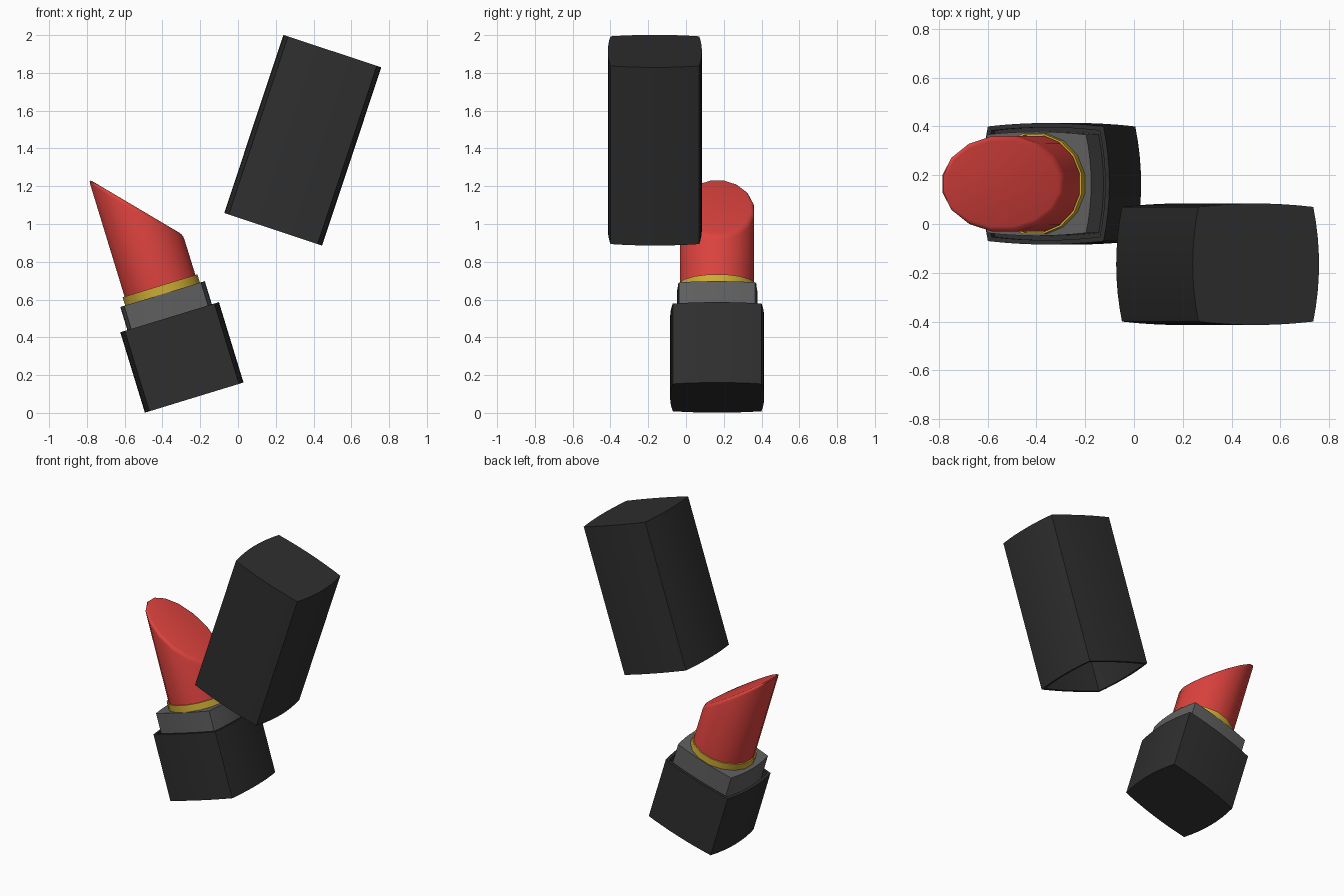
import bpy, bmesh, math
from mathutils import Matrix, Vector

if "Cube" in bpy.data.objects:
    bpy.data.objects.remove(bpy.data.objects["Cube"])


def material(name, rgb):
    m = bpy.data.materials.new(name)
    m.diffuse_color = (*rgb, 1)
    m.use_nodes = True
    m.node_tree.nodes["Principled BSDF"].inputs["Base Color"].default_value = m.diffuse_color
    return m


BLACK = material("black_plastic", (0.028, 0.028, 0.028))
GREY = material("grey_plastic", (0.115, 0.115, 0.115))
GOLD = material("gold", (0.62, 0.42, 0.035))
RED = material("red_wax", (0.72, 0.055, 0.048))


def bulged_section(scale=1.0, inset=0.0, n=8):
    """Rectangle whose four sides bow outward."""
    cx, cy, bx, by = 0.248, 0.235, 0.025, 0.014
    pts = []
    for i in range(n):
        t = -1 + 2 * i / n
        pts.append((cx + bx * (1 - t * t), cy * t))
    for i in range(n):
        t = -1 + 2 * i / n
        pts.append((-cx * t, cy + by * (1 - t * t)))
    pts += [(-x, -y) for x, y in pts]
    fx, fy = scale - inset / (cx + bx), scale - inset / (cy + by)
    return [(x * fx, y * fy) for x, y in pts]


def circle(r, n=16):
    return [(r * math.cos((i + 0.5) * 2 * math.pi / n),
             r * math.sin((i + 0.5) * 2 * math.pi / n)) for i in range(n)]


def loft(rings):
    """Skin a stack of (section, z) rings and close both ends."""
    bm = bmesh.new()
    loops = [[bm.verts.new((x, y, z)) for x, y in sec] for sec, z in rings]
    n = len(loops[0])
    for a, b in zip(loops, loops[1:]):
        for i in range(n):
            j = (i + 1) % n
            bm.faces.new((a[i], a[j], b[j], b[i]))
    bm.faces.new(loops[0][::-1])
    bm.faces.new(loops[-1])
    bmesh.ops.recalc_face_normals(bm, faces=bm.faces)
    return bm


def finish(name, bm, mat, place, angle=30):
    me = bpy.data.meshes.new(name)
    bm.to_mesh(me)
    bm.free()
    ob = bpy.data.objects.new(name, me)
    bpy.context.collection.objects.link(ob)
    me.materials.append(mat)
    ob.matrix_world = place
    bpy.ops.object.select_all(action='DESELECT')
    ob.select_set(True)
    bpy.context.view_layer.objects.active = ob
    bpy.ops.object.shade_smooth_by_angle(angle=math.radians(angle))
    return ob


tube = Matrix.Translation((-0.232, 0.165, 0.081)) @ Matrix.Rotation(math.radians(-17), 4, 'Y')
lid = Matrix.Translation((0.186, -0.165, 0.972)) @ Matrix.Rotation(math.radians(18.4), 4, 'Y')
outer, inner = bulged_section(), bulged_section(inset=0.018)

# Base cup with a thin rim
finish("base", loft([(outer, 0), (outer, 0.445), (inner, 0.445), (inner, 0.40)]), BLACK, tube)

# Hollow cap, open at the bottom
finish("cap", loft([(inner, 0.97), (inner, 0), (outer, 0), (outer, 0.994)]), BLACK, lid)

# Grey collar
neck = bulged_section(scale=0.857)
finish("collar", loft([(neck, 0.39), (neck, 0.573)]), GREY, tube)

# Gold ring
finish("gold_ring", loft([(circle(0.211), 0.573), (circle(0.211), 0.619),
                          (circle(0.203), 0.619), (circle(0.203), 0.58)]), GOLD, tube)

# Red bullet: cylinder cut by a slanted plane, rim rounded
bm = loft([(circle(0.2), 0.575), (circle(0.2), 1.4)])
normal = Vector((1.096, 0, 1)).normalized()
cut = bmesh.ops.bisect_plane(bm, geom=bm.verts[:] + bm.edges[:] + bm.faces[:],
                             plane_co=(0, 0, 1.055), plane_no=normal, clear_outer=True)
rim = [e for e in cut["geom_cut"] if isinstance(e, bmesh.types.BMEdge)]
bmesh.ops.contextual_create(bm, geom=rim)
bmesh.ops.bevel(bm, geom=rim, offset=0.022, segments=3, profile=0.5, affect='EDGES')
bmesh.ops.recalc_face_normals(bm, faces=bm.faces)
finish("lipstick_bullet", bm, RED, tube, 50)
